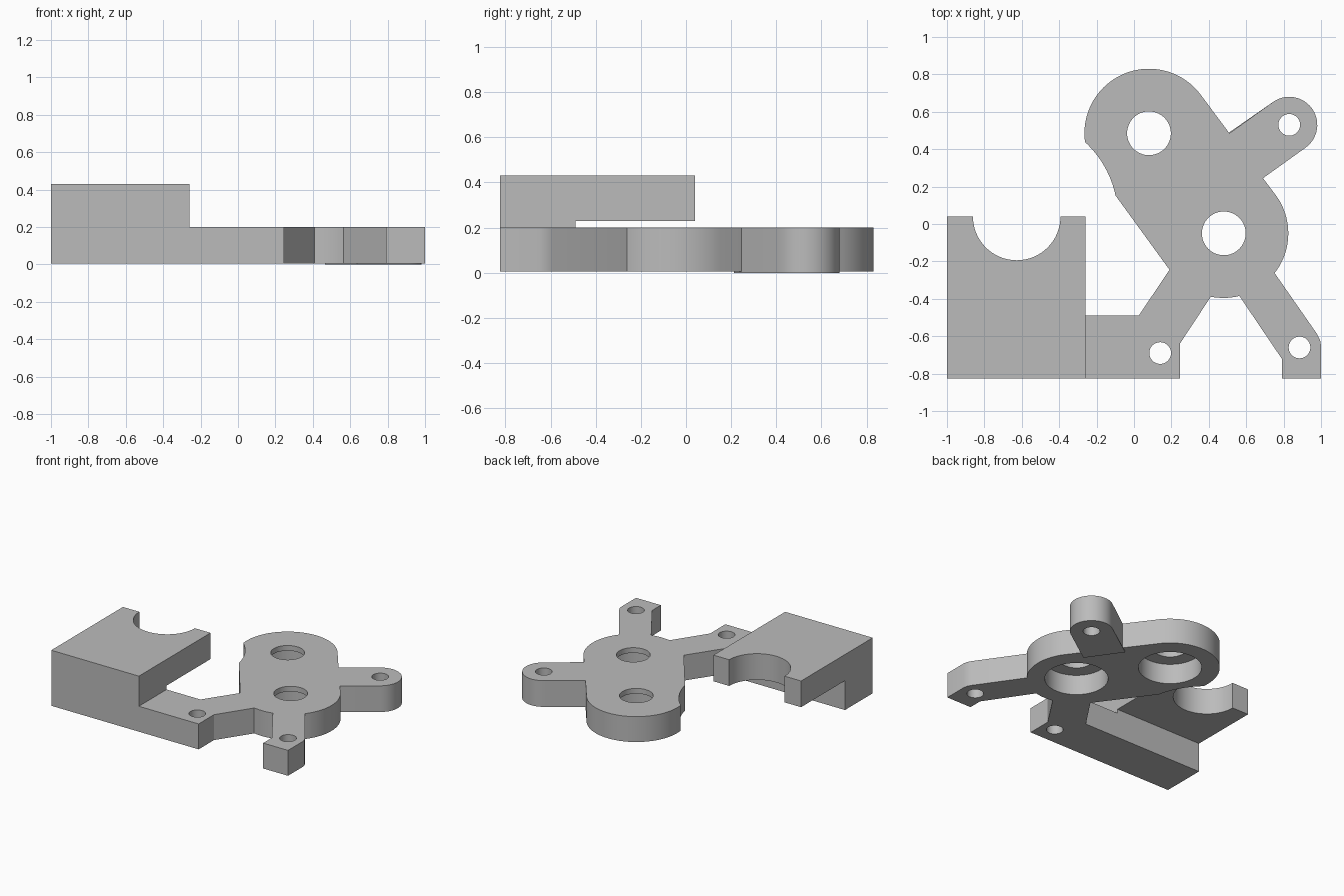
import bpy, bmesh
from math import cos, sin, radians
from mathutils import Vector

if "Cube" in bpy.data.objects:
    bpy.data.objects.remove(bpy.data.objects["Cube"], do_unlink=True)

grey = bpy.data.materials.new("plain grey")
grey.use_nodes = True
grey.diffuse_color = (0.5, 0.5, 0.5, 1)
grey.node_tree.nodes["Principled BSDF"].inputs["Base Color"].default_value = (0.5, 0.5, 0.5, 1)

BASE, TOP = 0.006, 0.2
HUB_R = 0.345
BACK_HUB, FRONT_HUB = (0.08, 0.485), (0.48, -0.05)
ARM_TIP = (0.83, 0.53)
SCREWS = [ARM_TIP, (0.14, -0.69), (0.885, -0.66)]
SADDLE = (-0.627, 0.04)


def arc(center, r, a, b, n=24):
    """Points along an arc from angle a to angle b, in degrees."""
    angles = [radians(a + (b - a) * i / n) for i in range(n + 1)]
    return [(center[0] + r * cos(t), center[1] + r * sin(t)) for t in angles]


def prism(name, points, start, depth):
    """Extrude a closed loop of 3D points along a vector."""
    bm = bmesh.new()
    start = Vector(start)
    face = bm.faces.new([bm.verts.new(Vector(p) + start) for p in points])
    ext = bmesh.ops.extrude_face_region(bm, geom=[face])
    moved = [g for g in ext["geom"] if isinstance(g, bmesh.types.BMVert)]
    bmesh.ops.translate(bm, verts=moved, vec=depth)
    bmesh.ops.recalc_face_normals(bm, faces=bm.faces)
    mesh = bpy.data.meshes.new(name)
    bm.to_mesh(mesh)
    bm.free()
    mesh.materials.append(grey)
    obj = bpy.data.objects.new(name, mesh)
    bpy.context.collection.objects.link(obj)
    return obj


def plate(name, outline, z0, z1):
    return prism(name, [(x, y, 0) for x, y in outline], (0, 0, z0), (0, 0, z1 - z0))


def drill(obj, center, r, z0=-0.1, z1=0.6):
    """Cut a round hole, then drop the cutter."""
    cutter = plate("cutter", arc(center, r, 0, 360, 64)[:-1], z0, z1)
    cutter.hide_render = True
    mod = obj.modifiers.new("hole", "BOOLEAN")
    mod.operation, mod.solver, mod.object = "DIFFERENCE", "EXACT", cutter
    bpy.context.view_layer.objects.active = obj
    bpy.ops.object.modifier_apply(modifier=mod.name)
    bpy.data.objects.remove(cutter, do_unlink=True)


def smooth(obj):
    bpy.ops.object.select_all(action="DESELECT")
    obj.select_set(True)
    bpy.context.view_layer.objects.active = obj
    bpy.ops.object.shade_smooth_by_angle(angle=radians(25))


# Twin-hub plate with three mounting arms, walked counter-clockwise
outline = (
    [(-0.26, -0.825), (0.245, -0.825), (0.245, -0.64), (0.41, -0.39)]
    + arc(FRONT_HUB, HUB_R, -97, -76, 6)
    + [(0.79, -0.72), (0.79, -0.825), (1.0, -0.825), (1.0, -0.65), (0.995, -0.62), (0.98, -0.59)]
    + arc(FRONT_HUB, HUB_R, -38, 36)
    + [(0.69, 0.245)]
    + arc(ARM_TIP, 0.15, -55, 125)
    + [(0.51, 0.485)]
    + arc(BACK_HUB, HUB_R, 37, 187, 40)
    + arc(SADDLE, 0.54, 47, 12)
    + [(0.19, -0.245), (0.025, -0.49), (-0.26, -0.49)]
)
body = plate("hub_plate", outline, BASE, TOP)
for hub in (BACK_HUB, FRONT_HUB):
    drill(body, hub, 0.117)
    drill(body, hub, 0.22, -0.1, TOP - 0.04)
for screw in SCREWS:
    drill(body, screw, 0.058)

# Thin foot under the rounded arm
pad = plate("arm_foot", arc(ARM_TIP, 0.15, -55, 125) + [(0.464, 0.458), (0.636, 0.212)], 0, BASE)
drill(pad, ARM_TIP, 0.058)
drill(pad, FRONT_HUB, 0.22)

# Overhanging saddle block with a half-round notch
profile = [(-0.825, BASE), (-0.49, BASE), (-0.49, 0.23), (0.04, 0.23), (0.04, 0.43), (-0.825, 0.43)]
block = prism("saddle_block", [(0, y, z) for y, z in profile], (-1, 0, 0), (0.74, 0, 0))
drill(block, SADDLE, 0.234)

for part in (body, pad, block):
    smooth(part)
